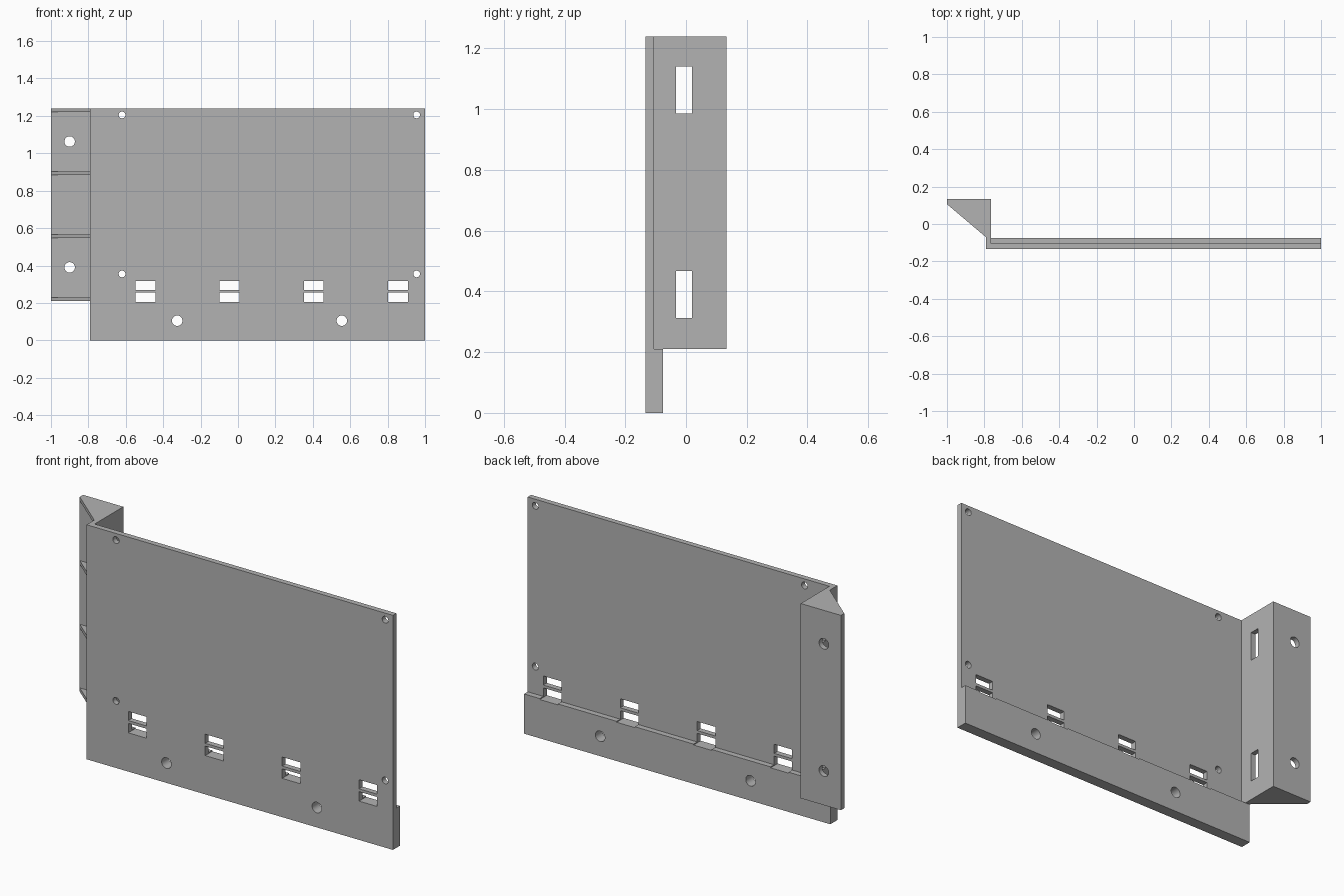
import bpy, bmesh
from mathutils import Matrix, Vector

cube = bpy.data.objects.get("Cube")
if cube:
    bpy.data.objects.remove(cube, do_unlink=True)

grey = bpy.data.materials.new("plain grey")
grey.use_nodes = True
grey.diffuse_color = (0.45, 0.45, 0.45, 1)
grey.node_tree.nodes["Principled BSDF"].inputs["Base Color"].default_value = (0.45, 0.45, 0.45, 1)


def make_object(name, bm):
    bmesh.ops.recalc_face_normals(bm, faces=bm.faces)
    mesh = bpy.data.meshes.new(name)
    bm.to_mesh(mesh)
    bm.free()
    mesh.materials.append(grey)
    ob = bpy.data.objects.new(name, mesh)
    bpy.context.collection.objects.link(ob)
    return ob


def add_box(bm, x0, x1, y0, y1, z0, z1):
    centre = Vector((x0 + x1, y0 + y1, z0 + z1)) / 2
    size = Matrix.Diagonal((x1 - x0, y1 - y0, z1 - z0, 1))
    bmesh.ops.create_cube(bm, size=1, matrix=Matrix.Translation(centre) @ size)


def add_drill(bm, x, y, z, radius, length=0.12):
    turn = Matrix.Rotation(1.5708, 4, 'X')
    bmesh.ops.create_cone(bm, cap_ends=True, segments=32, radius1=radius, radius2=radius,
                          depth=length, matrix=Matrix.Translation((x, y, z)) @ turn)


def box(name, *bounds):
    bm = bmesh.new()
    add_box(bm, *bounds)
    return make_object(name, bm)


def extrusion(name, outline, z0, z1):
    bm = bmesh.new()
    face = bm.faces.new([bm.verts.new((x, y, z0)) for x, y in outline])
    top = bmesh.ops.extrude_face_region(bm, geom=[face])["geom"]
    bmesh.ops.translate(bm, vec=(0, 0, z1 - z0),
                        verts=[v for v in top if isinstance(v, bmesh.types.BMVert)])
    return make_object(name, bm)


def cut(ob, cutter):
    mod = ob.modifiers.new("openings", 'BOOLEAN')
    mod.operation = 'DIFFERENCE'
    mod.solver = 'EXACT'
    mod.object = cutter
    bpy.ops.object.select_all(action='DESELECT')
    bpy.context.view_layer.objects.active = ob
    ob.select_set(True)
    bpy.ops.object.modifier_apply(modifier=mod.name)
    bpy.ops.object.shade_smooth_by_angle(angle=0.52)


LEFT, WALL, FRONT, MID, RAIL, BACK = -0.792, -0.765, -0.134, -0.105, -0.075, 0.134
LOW, TOP = 0.21, 1.24

# Main panel, thick lower rail and side bracket
panel = box("panel", LEFT, 1, FRONT, MID, 0, TOP)
rail = box("lower_rail", LEFT, 1, MID, RAIL, 0, LOW)
bracket = extrusion("side_bracket", [(LEFT, MID), (WALL, MID), (WALL, BACK),
                                     (-1, BACK), (-1, 0.106), (LEFT, 0.106)], LOW, TOP)

# Triangular gussets behind the bracket flange
for i in range(4):
    z = LOW + i * (TOP - LOW - 0.02) / 3
    extrusion(f"gusset_{i + 1}", [(-1, 0.106), (LEFT, 0.106), (LEFT, -0.07)], z, z + 0.02)

# Openings through panel and rail: paired slots, corner holes, rail holes
bm = bmesh.new()
for i in range(4):
    x = -0.495 + 0.45 * i
    for z0, z1 in ((0.205, 0.255), (0.27, 0.318)):
        add_box(bm, x - 0.053, x + 0.053, -0.2, 0, z0, z1)
for x in (-0.62, 0.955):
    for z in (0.355, 1.205):
        add_drill(bm, x, -0.11, z, 0.018)
for x in (-0.325, 0.555):
    add_drill(bm, x, -0.105, 0.105, 0.028)
panel_cutter = make_object("panel_cutter", bm)
cut(panel, panel_cutter)
cut(rail, panel_cutter)

# Openings in the bracket: tall wall slots and round flange holes
bm = bmesh.new()
for z in (0.39, 1.063):
    add_box(bm, -0.83, -0.72, -0.033, 0.02, z - 0.077, z + 0.077)
    add_drill(bm, -0.9, 0.12, z, 0.028)
bracket_cutter = make_object("bracket_cutter", bm)
cut(bracket, bracket_cutter)

for helper in (panel_cutter, bracket_cutter):
    bpy.data.objects.remove(helper, do_unlink=True)
